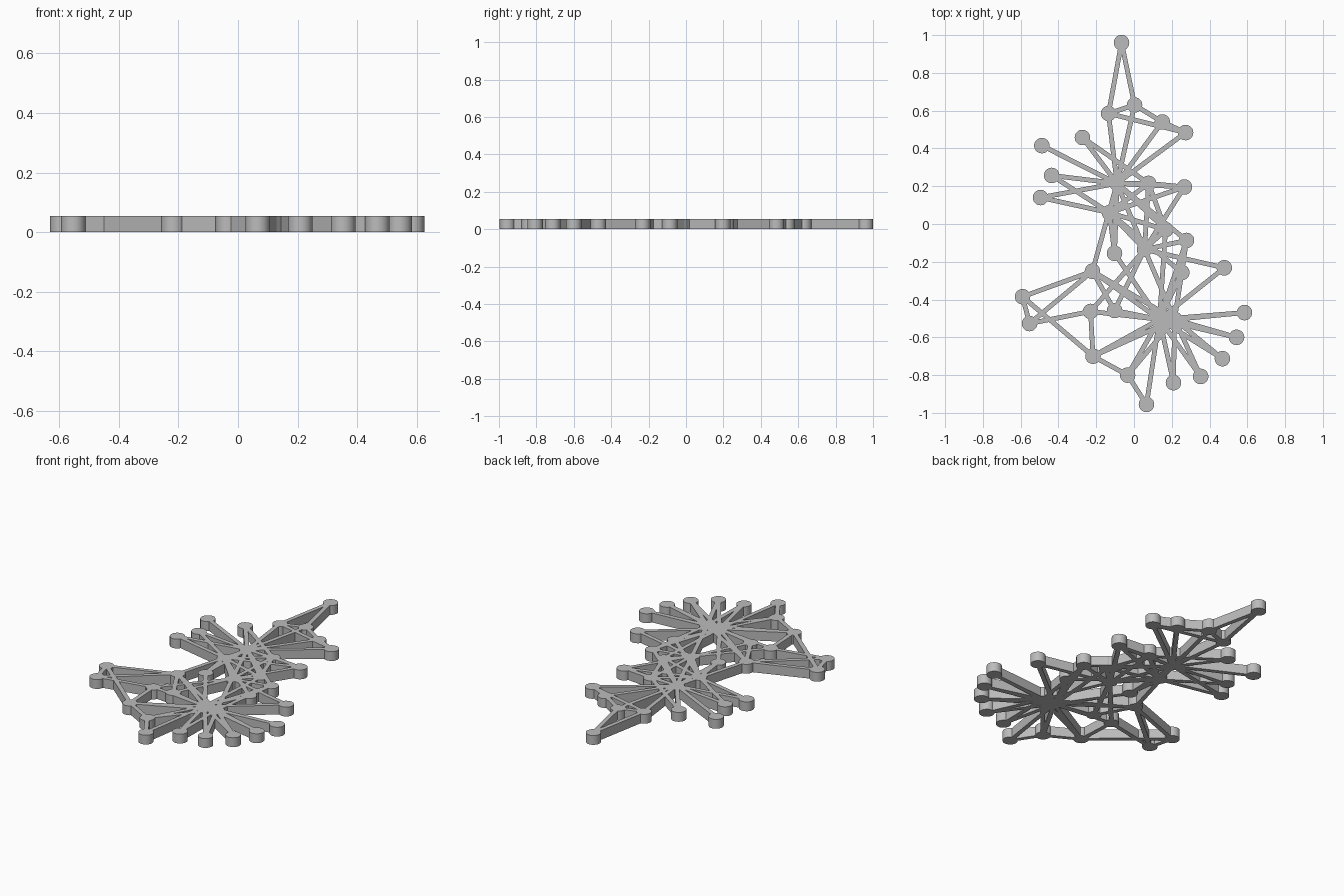
import bpy
from mathutils import Vector

cube = bpy.data.objects.get("Cube")
if cube:
    bpy.data.objects.remove(cube, do_unlink=True)

THICKNESS = 0.055
DISC_RADIUS = 0.041
BAR_WIDTH = 0.025

grey = bpy.data.materials.new("plain grey")
grey.use_nodes = True
colour = (0.5, 0.5, 0.5, 1)
grey.diffuse_color = colour
grey.node_tree.nodes["Principled BSDF"].inputs["Base Color"].default_value = colour

# Disc centres of the flat network, seen from above
discs = {
    "A": (-.066, .96), "B": (.003, .63), "C": (-.135, .585), "D": (.15, .54),
    "E": (.273, .484), "F": (-.273, .458), "G": (-.488, .415), "H": (-.436, .257),
    "I": (-.495, .14), "J": (-.09, .215), "K": (.077, .215), "L": (.267, .196),
    "M": (-.13, .06), "O": (.167, -.03), "P": (.278, -.087), "Q": (-.103, -.155),
    "R": (.056, -.135), "S": (.253, -.257), "T": (.478, -.232), "U": (-.22, -.25),
    "V": (-.59, -.385), "W": (-.553, -.527), "X": (-.23, -.463), "Y": (-.103, -.458),
    "Z": (-.217, -.7), "a": (-.034, -.8), "b": (.066, -.955), "c": (.209, -.84),
    "d": (.353, -.807), "e": (.468, -.713), "f": (.543, -.6), "g": (.585, -.469),
    "h": (.135, -.505), "i": (.215, -.505),
}

# Each disc and the discs its bars run to
links = {
    "J": "MRKBCDELPGFOHIQU", "M": "RKLOHIQS", "R": "KLPTOXYi", "K": "LFO",
    "A": "BC", "B": "CD", "C": "E", "D": "E",
    "P": "Sih", "S": "ih", "T": "h", "O": "h", "Q": "h",
    "U": "VWYih", "V": "WZ", "W": "X", "Z": "Xaih", "X": "h", "Y": "h",
    "a": "bih", "b": "h", "c": "ih", "d": "ih", "e": "ih", "f": "ih", "g": "ih",
    "h": "i",
}


def finish(name):
    obj = bpy.context.object
    obj.name = name
    obj.data.materials.append(grey)
    return obj


def add_disc(centre):
    bpy.ops.mesh.primitive_cylinder_add(
        vertices=32, radius=DISC_RADIUS, depth=THICKNESS,
        location=(*centre, THICKNESS / 2))
    finish("joint_disc")
    bpy.ops.object.shade_smooth_by_angle()


def add_bar(start, end):
    start, end = Vector(start), Vector(end)
    middle, span = (start + end) / 2, end - start
    bpy.ops.mesh.primitive_cube_add(size=1, location=(*middle, THICKNESS / 2))
    bar = finish("link_bar")
    bar.scale = (span.length, BAR_WIDTH, THICKNESS)
    bar.rotation_euler.z = -Vector((1, 0)).angle_signed(span) 


# Round joints
for centre in discs.values():
    add_disc(centre)

# Straight bars between joints
for start, ends in links.items():
    for end in ends:
        add_bar(discs[start], discs[end])
